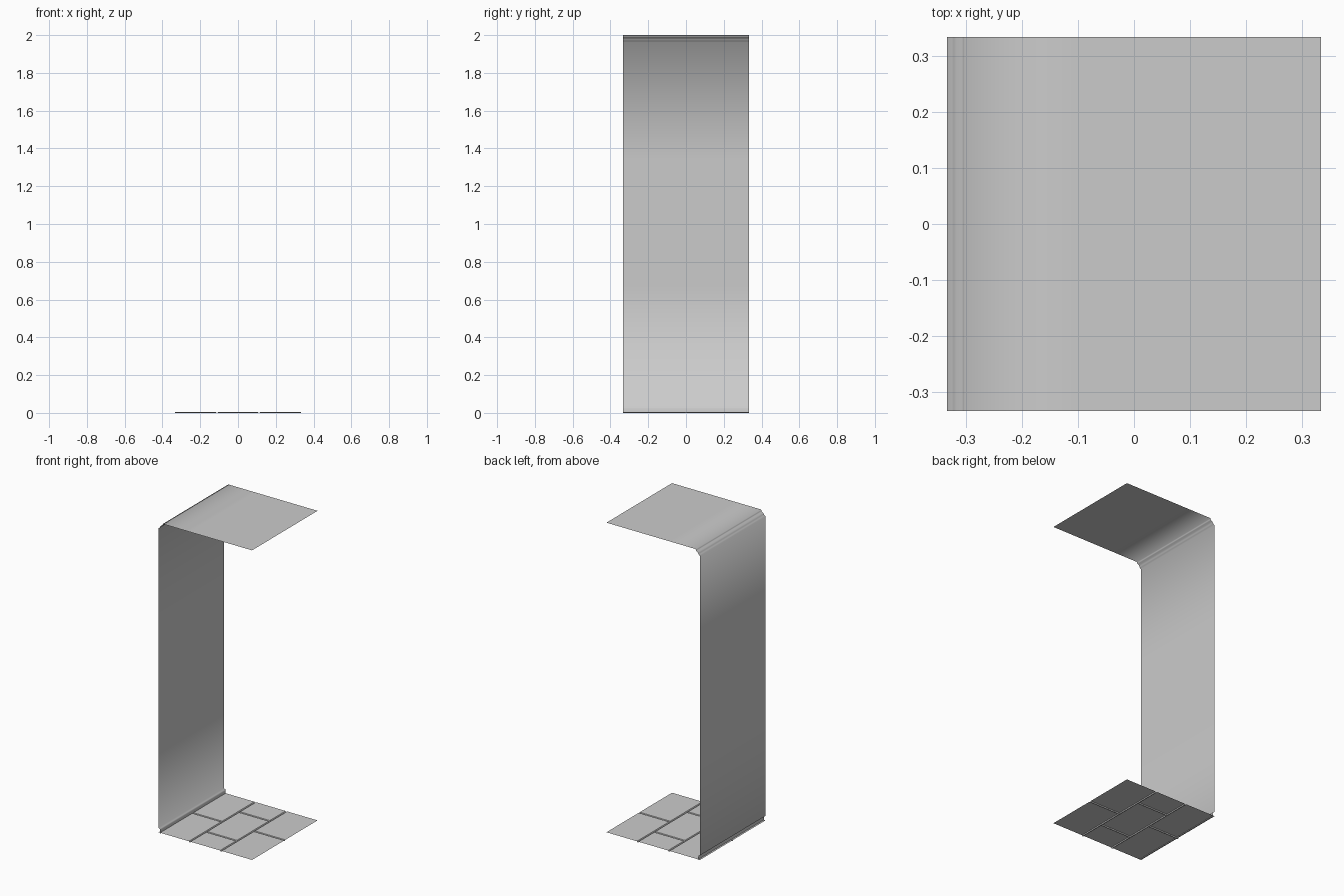
import bpy, bmesh

if "Cube" in bpy.data.objects:
    bpy.data.objects.remove(bpy.data.objects["Cube"])

H = 1 / 3          # half width of the module
TOP = 2.0          # ceiling height
TILE_Z = 0.006     # tile surface above the grout
GAP = 0.004        # half the grout width


def finish(bm, name, smooth):
    bmesh.ops.remove_doubles(bm, verts=bm.verts, dist=1e-5)
    mesh = bpy.data.meshes.new(name)
    bm.to_mesh(mesh)
    bm.free()
    for p in mesh.polygons:
        p.use_smooth = smooth
    ob = bpy.data.objects.new(name, mesh)
    bpy.context.collection.objects.link(ob)
    return ob


def sheet(name, profile):
    """Sweep an open (x, z) profile along y, facing into the room."""
    bm = bmesh.new()
    rows = [[bm.verts.new((x, y, z)) for y in (-H, H)] for x, z in profile]
    for a, b in zip(rows, rows[1:]):
        bm.faces.new((a[0], a[1], b[1], b[0]))
    return finish(bm, name, True)


# Baseboard with a rounded top, wall and crown moulding, ceiling
baseboard = [(0.012, 0), (0.012, 0.024), (0.009, 0.031), (0.0, 0.035)]
wall = [(0, 0.667), (0, 1.333)]
crown = [(0, -0.036), (0.008, -0.032), (0.012, -0.024), (0.017, -0.016),
         (0.026, -0.012), (0.030, -0.007), (0.031, 0)]
ceiling = [(0.222, 0), (0.444, 0), (2 * H, 0)]
profile = baseboard + wall + [(x, TOP + z) for x, z in crown + ceiling]
sheet("wall_and_ceiling", [(x - H, z) for x, z in profile])

# Floor tiles in running bond, with sunken grout lines
bm = bmesh.new()


def tile(x0, x1, y0, y1):
    def lip(v, s):
        return v if abs(abs(v) - H) < 1e-4 else v + s * GAP

    def ring(g, z):
        xs = (lip(x0, g), lip(x1, -g))
        ys = (lip(y0, g), lip(y1, -g))
        return [bm.verts.new((xs[i], ys[j], z))
                for i, j in ((0, 0), (1, 0), (1, 1), (0, 1))]

    outer, mid, inner = ring(0, 0), ring(0.6, 0), ring(1.4, TILE_Z)
    # raise the module's outer border to tile height where there is no grout
    for a, b in ((outer, mid), (mid, inner)):
        for i in range(4):
            j = (i + 1) % 4
            quad = (a[i], a[j], b[j], b[i])
            pts = [v.co.to_2d() for v in quad]
            if (pts[0] - pts[3]).length + (pts[1] - pts[2]).length > 1e-5:
                # skip edges lying on the module border
                mx = (pts[0] + pts[1] + pts[2] + pts[3]) / 4
                if max(abs(mx.x), abs(mx.y)) < H - 1e-4:
                    bm.faces.new(quad)
    bm.faces.new(inner)


third = 2 * H / 3
for c in range(3):
    cuts = (-H, 0, H) if c != 1 else (-H, -H / 2, H / 2, H)
    for a, b in zip(cuts, cuts[1:]):
        tile(-H + c * third, -H + (c + 1) * third, a, b)
finish(bm, "floor_tiles", False)
